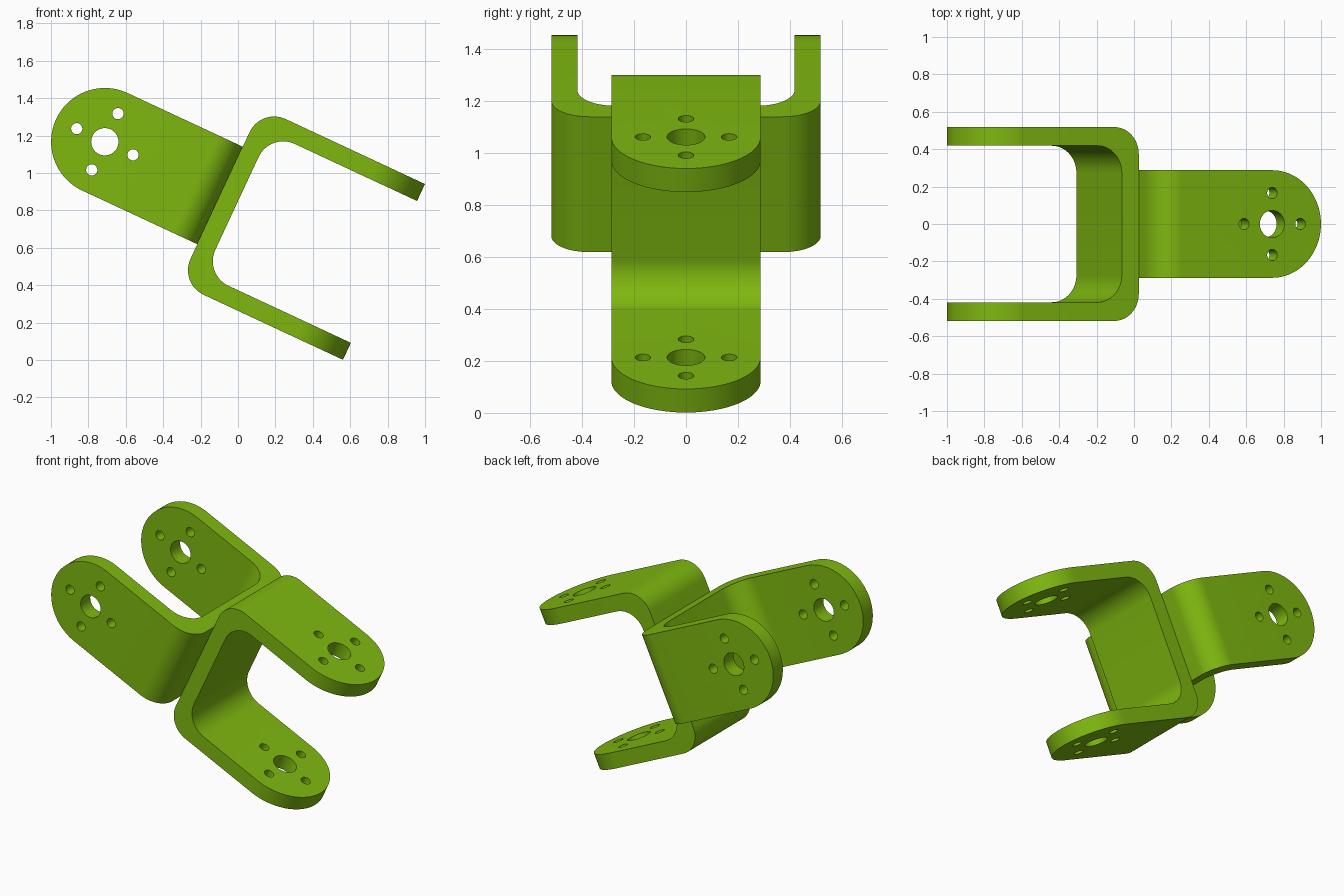
import bpy, bmesh
from math import pi, sin, cos, radians
from mathutils import Matrix, Vector

if "Cube" in bpy.data.objects:
    bpy.data.objects.remove(bpy.data.objects["Cube"])

LENGTH, HALF_SPAN, THICK = 0.967, 0.5185, 0.1   # arm reach, half outer span, plate thickness
WIDTH_R, BEND_R = 0.2875, 0.145                 # end rounding (half width), bend radius
HOLE_X = LENGTH - WIDTH_R
TILT = radians(25)


def arc(cx, cy, r, a0, a1, n):
    return [(cx + r * cos(a0 + (a1 - a0) * i / n), cy + r * sin(a0 + (a1 - a0) * i / n))
            for i in range(n + 1)]


def prism(name, points, to3d, depth):
    """Closed 2D outline, extruded symmetrically along a direction."""
    d = Vector(depth)
    bm = bmesh.new()
    face = bm.faces.new([bm.verts.new(Vector(to3d(*p)) - d) for p in points])
    ext = bmesh.ops.extrude_face_region(bm, geom=[face])
    bmesh.ops.translate(bm, vec=2 * d, verts=[v for v in ext["geom"] if isinstance(v, bmesh.types.BMVert)])
    bmesh.ops.recalc_face_normals(bm, faces=bm.faces)
    me = bpy.data.meshes.new(name)
    bm.to_mesh(me)
    bm.free()
    ob = bpy.data.objects.new(name, me)
    bpy.context.collection.objects.link(ob)
    return ob


# U-shaped bent strip, a little oversize so the plan outline trims it
far, h, hi = LENGTH + 0.1, HALF_SPAN, HALF_SPAN - THICK
outer = arc(BEND_R, h - BEND_R, BEND_R, pi / 2, pi, 16)
inner = arc(THICK + BEND_R, hi - BEND_R, BEND_R, pi, pi / 2, 16)
upper_out = [(far, h)] + outer
upper_in = inner + [(far, hi)]
profile = (upper_out + [(x, -z) for x, z in reversed(upper_out)]
           + [(x, -z) for x, z in reversed(upper_in)] + upper_in)
bracket = prism("front_bracket", profile, lambda x, z: (x, 0, z), (0, 0.4, 0))

# Plan outline with round arm ends
plan = [(-0.1, -WIDTH_R)] + arc(HOLE_X, 0, WIDTH_R, -pi / 2, pi / 2, 48) + [(-0.1, WIDTH_R)]
helpers = [(prism("plan_trim", plan, lambda x, y: (x, y, 0), (0, 0, 1)), 'INTERSECT')]

# Centre hole and four screw holes through both arms
holes = [(0, 0, 0.073, 40)] + [(0.166 * cos(k * pi / 2), 0.166 * sin(k * pi / 2), 0.03, 24) for k in range(4)]
for x, y, r, n in holes:
    pts = arc(HOLE_X + x, y, r, 0, 2 * pi, n)[:-1]
    helpers.append((prism("hole_cutter", pts, lambda a, b: (a, b, 0), (0, 0, 1)), 'DIFFERENCE'))

for ob, op in helpers:
    ob.hide_render = True
    mod = bracket.modifiers.new("cut", 'BOOLEAN')
    mod.operation, mod.solver, mod.object = op, 'EXACT', ob
mesh = bpy.data.meshes.new_from_object(bracket.evaluated_get(bpy.context.evaluated_depsgraph_get()))
bracket.modifiers.clear()
bracket.data = mesh
for ob, op in helpers:
    bpy.data.objects.remove(ob)

# Green finish
mat = bpy.data.materials.new("green")
mat.diffuse_color = (0.21, 0.48, 0.005, 1)
mat.use_nodes = True
mat.node_tree.nodes["Principled BSDF"].inputs["Base Color"].default_value = mat.diffuse_color
mesh.materials.clear()
mesh.materials.append(mat)

# Second bracket back to back, turned a quarter turn
back = bpy.data.objects.new("rear_bracket", mesh.copy())
bpy.context.collection.objects.link(back)
place = Matrix.Translation((-0.096, 0, 0.880)) @ Matrix.Rotation(TILT, 4, 'Y')
bracket.matrix_world = place
back.matrix_world = place @ Matrix(((-1, 0, 0, 0), (0, 0, 1, 0), (0, 1, 0, 0), (0, 0, 0, 1)))

for ob in (bracket, back):
    ob.select_set(True)
bpy.context.view_layer.objects.active = bracket
bpy.ops.object.shade_smooth_by_angle(angle=radians(30))
